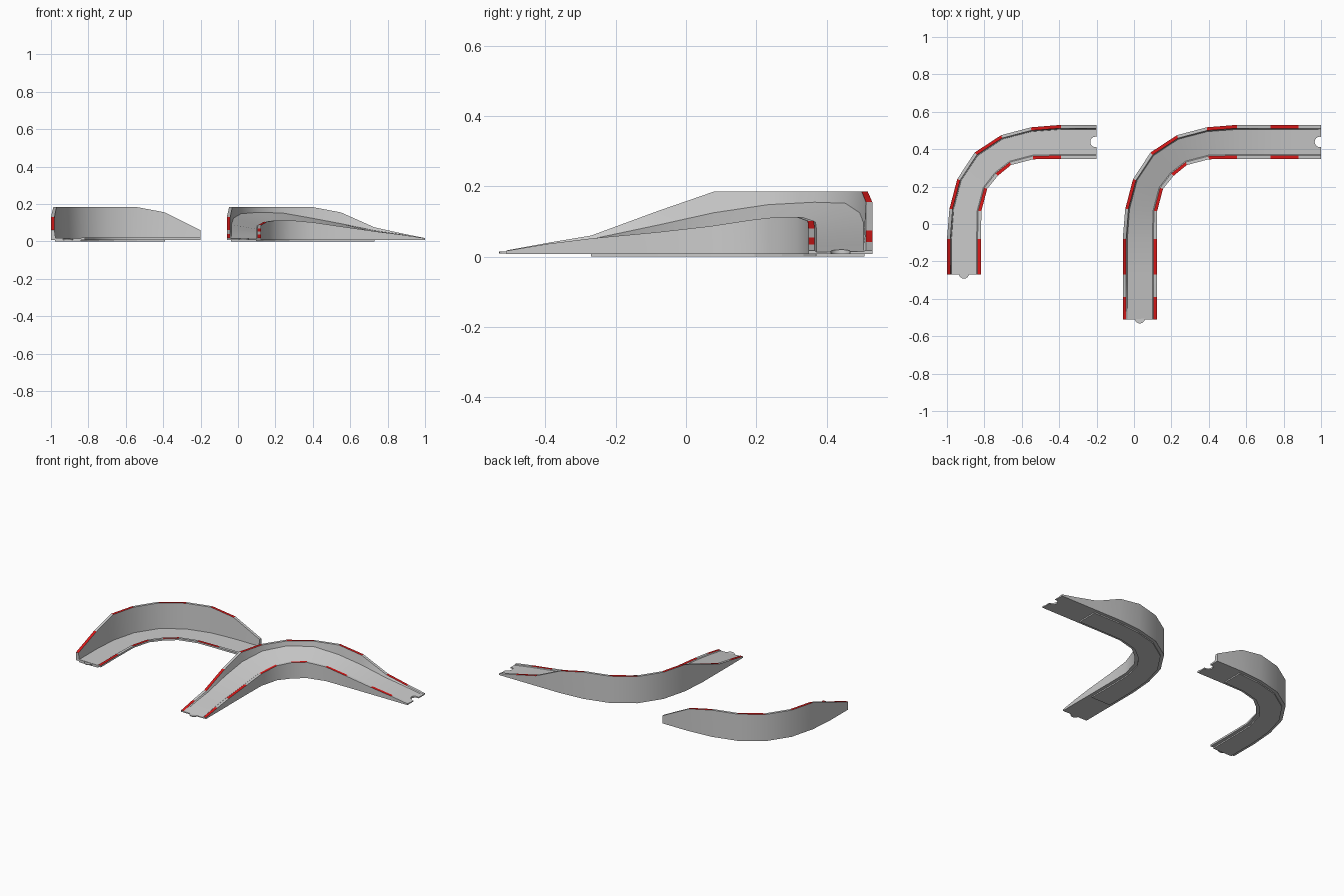
import bpy, bmesh, math

if "Cube" in bpy.data.objects:
    bpy.data.objects.remove(bpy.data.objects["Cube"])

grey = bpy.data.materials.new("track_grey")
grey.diffuse_color = (0.6, 0.6, 0.6, 1)
grey.use_nodes = True
grey.node_tree.nodes["Principled BSDF"].inputs["Base Color"].default_value = grey.diffuse_color
red = bpy.data.materials.new("stripe_red")
red.diffuse_color = (0.75, 0.01, 0.01, 1)
red.use_nodes = True
red.node_tree.nodes["Principled BSDF"].inputs["Base Color"].default_value = red.diffuse_color

# Plan of half the bend measured from the outer corner: (outer point, inner point)
HALF = [((0, .80), (.182, .80)), ((0, .61), (.182, .61)), ((.013, .45), (.184, .46)),
        ((.055, .29), (.215, .342)), ((.148, .148), (.272, .272))]


def plan(corner, starts=(), ends=()):
    """Mirror the half bend about its diagonal and add straight lead-ins."""
    st = [((0, v), (.182, v)) for v in starts] + HALF
    st += [((o[1], o[0]), (i[1], i[0])) for o, i in reversed(HALF[:-1])]
    st += [((u, 0), (u, .182)) for u in ends]
    return [tuple((corner[0] + u, corner[1] - v) for u, v in s) for s in st]


def loft(name, stations, sections, stripe_edges=()):
    """Closed loft; a section is a ring of (fraction across, height)."""
    bm = bmesh.new()
    rings = []
    for (o, i), sec in zip(stations, sections):
        rings.append([bm.verts.new((o[0] + (i[0] - o[0]) * t,
                                    o[1] + (i[1] - o[1]) * t, z)) for t, z in sec])
    n = len(rings[0])
    for s in range(len(rings) - 1):
        a, b = rings[s], rings[s + 1]
        for k in range(n):
            m = (k + 1) % n
            f = bm.faces.new((a[k], a[m], b[m], b[k]))
            f.material_index = int(k in stripe_edges and s % 2 == 0)
    bm.faces.new(rings[0])
    bm.faces.new(rings[-1])
    bmesh.ops.recalc_face_normals(bm, faces=bm.faces)
    me = bpy.data.meshes.new(name)
    bm.to_mesh(me)
    bm.free()
    me.materials.append(grey)
    me.materials.append(red)
    ob = bpy.data.objects.new(name, me)
    bpy.context.collection.objects.link(ob)
    return ob


def disc(name, x, y, z0, z1, r):
    bpy.ops.mesh.primitive_cylinder_add(vertices=16, radius=r, depth=z1 - z0,
                                        location=(x, y, (z0 + z1) / 2))
    ob = bpy.context.object
    ob.name = name
    return ob


def mid(station):
    return [(a + b) / 2 for a, b in zip(*station)]


def track(name, stations, wall, road_out, road_in, skid_range):
    # Body: outer wall, banked road, low inner kerb; rail tops are striped
    secs = []
    for h, zo, zi in zip(wall, road_out, road_in):
        secs.append([(0, .008), (0, h), (.10, h), (.135, min(zo, h - .002)),
                     (.87, zi - .004), (.90, zi), (1, zi), (1, .008)])
    body = loft(name + "_body", stations, secs, (1, 5))
    # Socket in the far end
    x, y = mid(stations[-1])
    cut = disc("socket_cutter", x - .006, y, -.1, .1, .028)
    cut.hide_render = True
    mod = body.modifiers.new("socket", 'BOOLEAN')
    mod.operation = 'DIFFERENCE'
    mod.solver = 'EXACT'
    mod.object = cut
    bpy.context.view_layer.objects.active = body
    bpy.ops.object.modifier_apply(modifier=mod.name)
    bpy.data.objects.remove(cut)
    bpy.ops.object.select_all(action='DESELECT')
    body.select_set(True)
    bpy.context.view_layer.objects.active = body
    bpy.ops.object.shade_smooth_by_angle(angle=math.radians(30))
    # Connector tab on the near end
    x, y = mid(stations[0])
    disc(name + "_tab", x, y + .006, .0085, .0145, .028)
    # Shallow skid strip underneath
    part = stations[skid_range[0]:skid_range[1]]
    ring = [(.12, 0), (.12, .009), (.88, .009), (.88, 0)]
    loft(name + "_skid", part, [ring] * len(part))


# Flat bend with a tall outer wall
st = plan((-1, .53))
track("flat_bend", st,
      [.06, .13, .185, .185, .185, .185, .185, .155, .06],
      [.018] * 9, [.02] * 9, (0, 8))

# Humped, banked bend with ramps at both ends
st = plan((-.06, .53), (1.04, .92), (.79, .94, 1.06))
# the last bend station coincides with the first ramp-out station
st.pop(10)
track("humped_bend", st,
      [.018, .04, .06, .13, .185, .185, .185, .185, .185, .155, .075, .042, .018],
      [.015, .035, .05, .09, .125, .148, .155, .152, .125, .095, .058, .036, .015],
      [.017, .037, .052, .07, .087, .105, .113, .113, .102, .08, .054, .035, .017],
      (2, 11))
